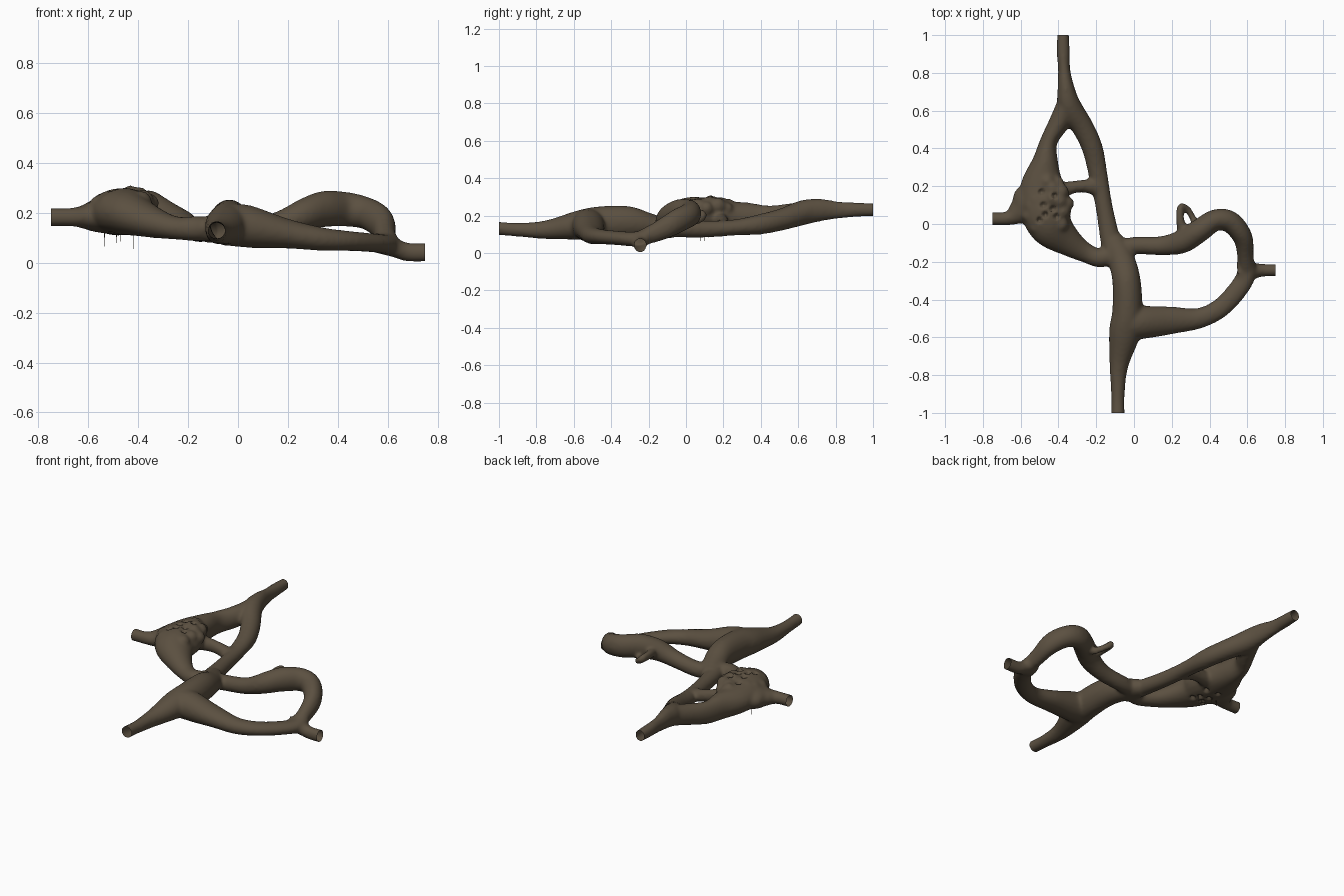
import bpy
import bmesh
import math
import random
from mathutils import Vector

random.seed(4)
if "Cube" in bpy.data.objects:
    bpy.data.objects.remove(bpy.data.objects["Cube"])

SIDES = 20
STEPS = 6


def make_material(name, color):
    mat = bpy.data.materials.new(name)
    mat.use_nodes = True
    mat.diffuse_color = color
    bsdf = mat.node_tree.nodes["Principled BSDF"]
    bsdf.inputs["Base Color"].default_value = color
    bsdf.inputs["Roughness"].default_value = 0.9
    return mat


def smooth_path(keys):
    """Catmull-Rom interpolation through (x, y, z, half width, half height)."""
    keys = [Vector(k) for k in keys]
    keys = [keys[0] * 2 - keys[1]] + keys + [keys[-1] * 2 - keys[-2]]
    path = []
    for a, b, c, d in zip(keys, keys[1:], keys[2:], keys[3:]):
        for i in range(STEPS):
            t = i / STEPS
            path.append((b * 2 + (c - a) * t + (a * 2 - b * 5 + c * 4 - d) * t ** 2
                         + (b * 3 - a - c * 3 + d) * t ** 3) / 2)
    path.append(keys[-2])
    return path


def add_tunnel(bm, keys):
    """Loft upright oval sections along a path and close both ends."""
    path = smooth_path(keys)
    rings = []
    for i, p in enumerate(path):
        ahead, behind = path[min(i + 1, len(path) - 1)], path[max(i - 1, 0)]
        tangent = Vector((ahead[0] - behind[0], ahead[1] - behind[1])).normalized()
        side = Vector((tangent.y, -tangent.x, 0))
        ring = []
        for s in range(SIDES):
            angle = math.tau * s / SIDES
            offset = side * (p[3] * math.cos(angle))
            offset.z = p[4] * math.sin(angle)
            ring.append(bm.verts.new(Vector(p[:3]) + offset))
        rings.append(ring)
    for lower, upper in zip(rings, rings[1:]):
        for s in range(SIDES):
            n = (s + 1) % SIDES
            bm.faces.new((lower[s], lower[n], upper[n], upper[s]))
    bm.faces.new(rings[0][::-1])
    bm.faces.new(rings[-1])


# Sections: x, y, centre z, half width, half height
south_tunnel = [
    (-.085, -1.04, .135, .036, .036), (-.085, -.9, .125, .036, .037),
    (-.08, -.75, .125, .05, .05), (-.05, -.58, .15, .083, .078),
    (-.035, -.46, .16, .08, .09), (-.04, -.3, .165, .075, .085),
    (-.07, -.18, .145, .07, .065), (-.12, -.08, .13, .06, .05)]
southeast_tunnel = [
    (-.06, -.52, .155, .1, .085), (.05, -.52, .145, .088, .085),
    (.2, -.51, .117, .073, .06), (.34, -.5, .095, .055, .047),
    (.45, -.45, .087, .052, .04), (.54, -.36, .08, .052, .038),
    (.595, -.27, .075, .05, .04), (.6, -.2, .09, .042, .045)]
east_exit = [
    (.55, -.26, .08, .06, .04), (.62, -.25, .065, .048, .042),
    (.68, -.245, .043, .034, .038), (.79, -.245, .043, .034, .038)]
northeast_tunnel = [
    (.595, -.27, .075, .045, .035), (.59, -.17, .11, .043, .055),
    (.575, -.07, .16, .052, .07), (.51, .01, .2, .058, .067),
    (.43, .02, .215, .057, .07), (.34, -.04, .215, .062, .073),
    (.25, -.095, .19, .062, .065), (.14, -.115, .15, .05, .05),
    (0, -.115, .13, .046, .047), (-.14, -.14, .135, .05, .05)]
north_tunnel = [
    (-.1, -.2, .135, .06, .05), (-.13, -.06, .13, .052, .046),
    (-.16, .1, .128, .045, .045), (-.19, .26, .137, .05, .043),
    (-.22, .4, .155, .055, .055), (-.27, .51, .18, .058, .06),
    (-.34, .62, .215, .063, .068), (-.36, .72, .23, .045, .06),
    (-.37, .82, .23, .032, .045), (-.375, .92, .232, .035, .038),
    (-.375, 1.04, .232, .029, .033)]
west_passage = [
    (-.345, .68, .225, .045, .06), (-.39, .55, .2, .055, .065),
    (-.45, .44, .185, .046, .07), (-.47, .33, .19, .07, .08),
    (-.485, .2, .195, .118, .085), (-.465, .07, .205, .135, .095),
    (-.43, -.02, .2, .115, .09), (-.34, -.1, .165, .075, .065),
    (-.25, -.155, .14, .052, .047), (-.17, -.18, .137, .05, .05),
    (-.08, -.14, .135, .05, .05)]
west_exit = [
    (-.79, .028, .183, .036, .037), (-.67, .03, .183, .037, .037),
    (-.61, .06, .185, .07, .05), (-.55, .09, .19, .13, .07),
    (-.45, .09, .195, .13, .075)]
cross_passage = [
    (-.42, .17, .18, .05, .05), (-.32, .195, .165, .033, .04),
    (-.25, .2, .15, .036, .038), (-.18, .19, .135, .05, .04)]
side_handle = [
    (.26, -.04, .2, .03, .03), (.243, .03, .21, .022, .026),
    (.25, .09, .205, .02, .026), (.285, .075, .18, .018, .022),
    (.312, .03, .17, .018, .022), (.34, -.02, .18, .025, .025)]

bm = bmesh.new()
for section_keys in (south_tunnel, southeast_tunnel, east_exit, northeast_tunnel,
                     north_tunnel, west_passage, west_exit, cross_passage, side_handle):
    add_tunnel(bm, section_keys)

# Lumpy roof of the west chamber
for i in range(26):
    angle, reach = i * 2.4, math.sqrt((i + .5) / 26)
    bump = bmesh.ops.create_icosphere(bm, subdivisions=2, radius=random.uniform(.032, .046))
    x = -.455 + .11 * reach * math.cos(angle)
    y = .09 + .155 * reach * math.sin(angle)
    spot = Vector((x, y, .265 - .03 * reach ** 2 + random.uniform(-.01, .01)))
    bmesh.ops.translate(bm, verts=bump["verts"], vec=spot)
bmesh.ops.recalc_face_normals(bm, faces=bm.faces)

mesh = bpy.data.meshes.new("tunnel_source")
bm.to_mesh(mesh)
bm.free()
tunnels = bpy.data.objects.new("tunnel_system", mesh)
bpy.context.collection.objects.link(tunnels)

# Fuse the passages into one skin and soften the joins
remesh = tunnels.modifiers.new("fuse", "REMESH")
remesh.mode = "VOXEL"
remesh.voxel_size = .01
soften = tunnels.modifiers.new("soften", "SMOOTH")
soften.factor = .5
soften.iterations = 7
graph = bpy.context.evaluated_depsgraph_get()
fused = bpy.data.meshes.new_from_object(tunnels.evaluated_get(graph))
tunnels.modifiers.clear()
tunnels.data = fused

# Cut the four passage mouths open
bm = bmesh.new()
bm.from_mesh(fused)
for axis, limit in (((1, 0, 0), .75), ((-1, 0, 0), .75), ((0, 1, 0), 1), ((0, -1, 0), 1)):
    normal = Vector(axis)
    bmesh.ops.bisect_plane(bm, geom=bm.verts[:] + bm.edges[:] + bm.faces[:],
                           plane_co=normal * limit, plane_no=normal, clear_outer=True)

# Small pits in the chamber roof and floor
pits = [(-.49, .17), (-.42, .15), (-.48, .1), (-.43, .08), (-.5, .02), (-.47, .05), (-.41, .04)]
for v in bm.verts:
    for px, py in pits:
        distance = math.hypot(v.co.x - px, v.co.y - py)
        if distance < .017:
            v.co.z += (.19 - v.co.z) * .6 * (1 - distance / .017)
bm.to_mesh(fused)
bm.free()

# Hair-thin roots hanging below the chamber
bm = bmesh.new()
for x, y, tip in ((-.535, .1, .065), (-.487, .12, .08), (-.47, .05, .085), (-.418, .08, .055)):
    root = bmesh.ops.create_cone(bm, segments=6, radius1=.001, radius2=.003, depth=.2 - tip)
    bmesh.ops.translate(bm, verts=root["verts"], vec=(x, y, (.2 + tip) / 2))
root_mesh = bpy.data.meshes.new("hanging_roots")
bm.to_mesh(root_mesh)
bm.free()
roots = bpy.data.objects.new("hanging_roots", root_mesh)
bpy.context.collection.objects.link(roots)

rock = make_material("brown rock", (.105, .08, .052, 1))
for obj in (tunnels, roots):
    obj.data.materials.clear()
    obj.data.materials.append(rock)
    obj.data.polygons.foreach_set("use_smooth", [True] * len(obj.data.polygons))
